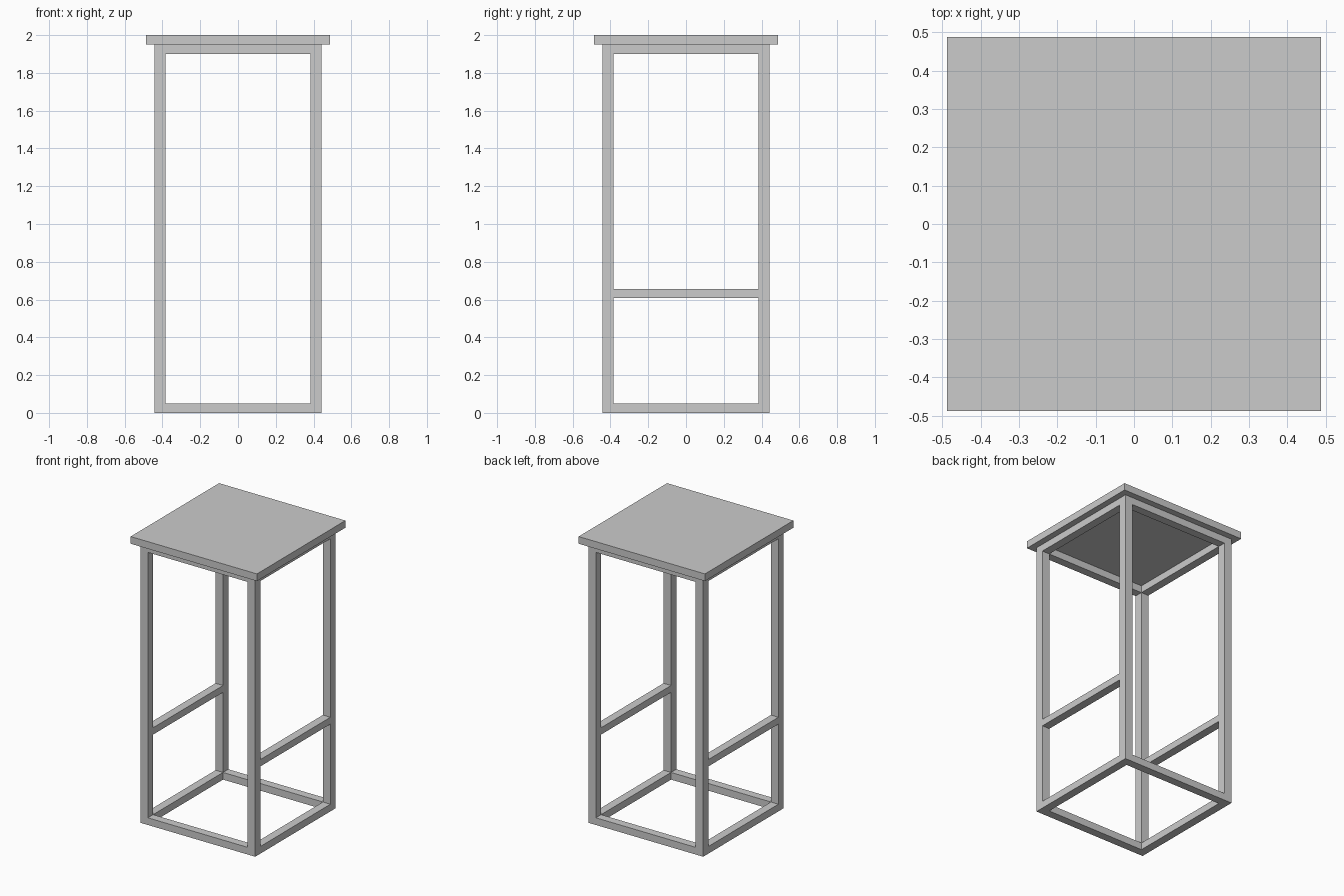
import bpy

if "Cube" in bpy.data.objects:
    bpy.data.objects.remove(bpy.data.objects["Cube"])

OUT, INN = 0.443, 0.385      # outer and inner faces of the square frame
MID, WID = (OUT + INN) / 2, OUT - INN


def box(name, lo, hi):
    bpy.ops.mesh.primitive_cube_add(size=1, location=[(a + b) / 2 for a, b in zip(lo, hi)])
    ob = bpy.context.object
    ob.name = name
    ob.scale = [b - a for a, b in zip(lo, hi)]
    bpy.ops.object.transform_apply(location=False, rotation=False, scale=True)
    return ob


def rail(name, axis, side, z0, z1):
    # Bar spanning between two legs, flush with their faces
    c = side * MID
    lo, hi = [-INN, c - WID / 2], [INN, c + WID / 2]
    if axis == 'Y':
        lo.reverse()
        hi.reverse()
    box(name, (*lo, z0), (*hi, z1))


# Seat slab
box("seat", (-0.487, -0.487, 1.95), (0.487, 0.487, 2.0))

# Four legs
for sx, xn in ((-1, "left"), (1, "right")):
    for sy, yn in ((-1, "front"), (1, "back")):
        x, y, h = sx * MID, sy * MID, WID / 2
        box(f"{yn}_{xn}_leg", (x - h, y - h, 0), (x + h, y + h, 1.95))

# Base and top rails on all four sides
for level, z0, z1 in (("base", 0.0, 0.05), ("top", 1.90, 1.95)):
    for axis, names in (('X', ("front", "back")), ('Y', ("left", "right"))):
        for side, n in zip((-1, 1), names):
            rail(f"{n}_{level}_rail", axis, side, z0, z1)

# Footrests on the left and right sides only
for side, n in ((-1, "left"), (1, "right")):
    rail(f"{n}_footrest", 'Y', side, 0.608, 0.656)
